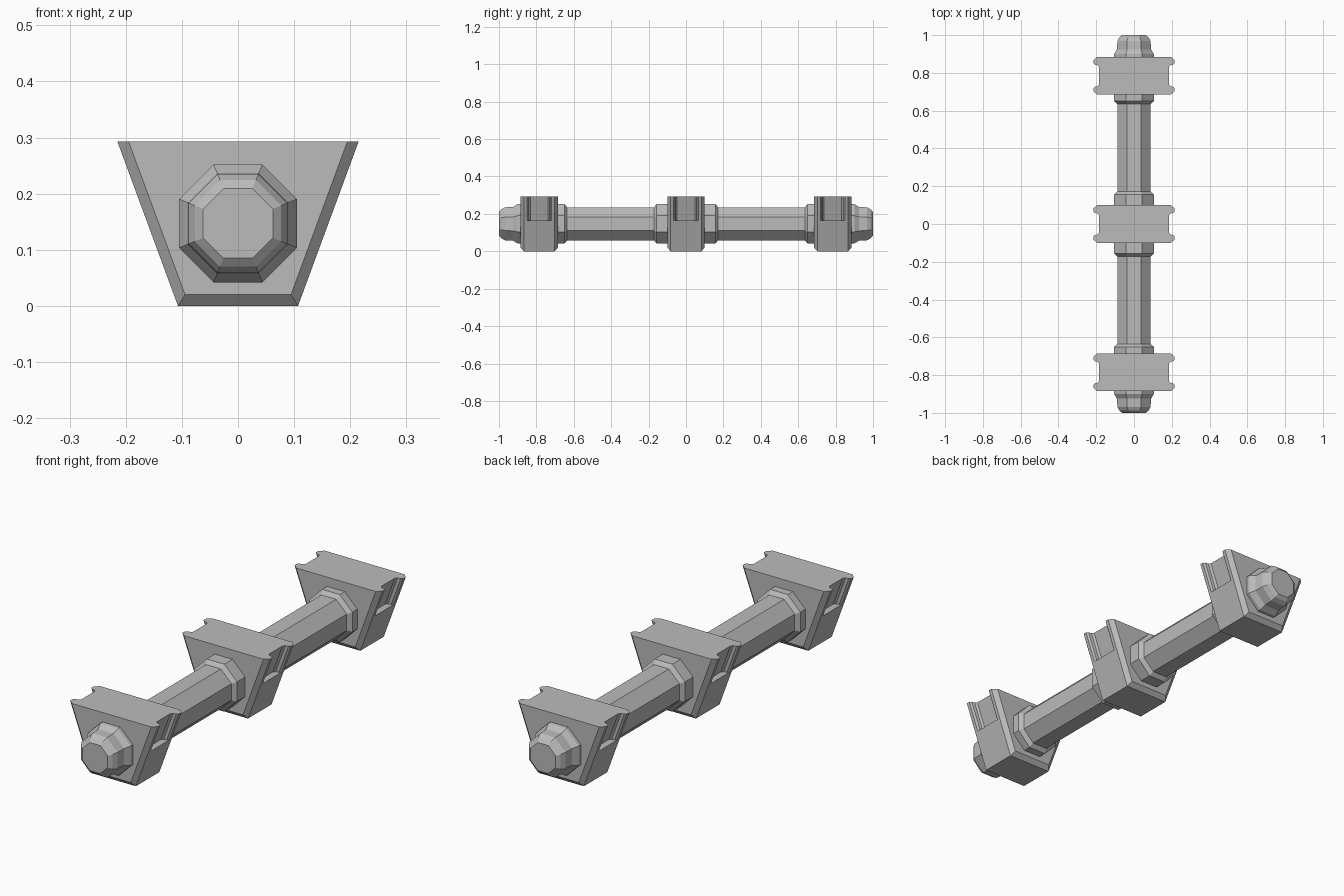
import bpy, bmesh, math

cube = bpy.data.objects.get("Cube")
if cube:
    bpy.data.objects.remove(cube, do_unlink=True)

grey = bpy.data.materials.new("plain_grey")
grey.use_nodes = True
COLOUR = (0.5, 0.5, 0.5, 1)
grey.diffuse_color = COLOUR
grey.node_tree.nodes["Principled BSDF"].inputs["Base Color"].default_value = COLOUR

HEIGHT, TOP, BOTTOM = 0.293, 0.215, 0.107
SLOPE = (TOP - BOTTOM) / HEIGHT
AXIS_Z = 0.147
CLIP_Y = 0.785


def loft(name, rings):
    """Join equal-sized closed rings of points and cap both ends."""
    bm = bmesh.new()
    rows = [[bm.verts.new(p) for p in ring] for ring in rings]
    for a, b in zip(rows, rows[1:]):
        for i in range(len(a)):
            j = (i + 1) % len(a)
            bm.faces.new((a[i], a[j], b[j], b[i]))
    bm.faces.new(rows[0])
    bm.faces.new(rows[-1])
    bmesh.ops.recalc_face_normals(bm, faces=bm.faces)
    mesh = bpy.data.meshes.new(name)
    bm.to_mesh(mesh)
    bm.free()
    mesh.materials.append(grey)
    obj = bpy.data.objects.new(name, mesh)
    bpy.context.collection.objects.link(obj)
    return obj


def lathe(name, profile):
    """Eight-sided turned part along y; profile is (y, half width over flats)."""
    angles = [math.pi / 8 + i * math.pi / 4 for i in range(8)]
    k = 1 / math.cos(math.pi / 8)
    return loft(name, [[(r * k * math.cos(a), y, AXIS_Z + r * k * math.sin(a))
                        for a in angles] for y, r in profile])


def trapezoid(y, side, base):
    b = BOTTOM + SLOPE * base - side
    t = TOP - side
    return [(-b, y, base), (b, y, base), (t, y, HEIGHT), (-t, y, HEIGHT)]


# Octagonal shaft with collars and rounded ends
half = [(0.157, 0.105), (0.172, 0.088), (0.635, 0.088), (0.65, 0.105),
        (0.9, 0.105), (0.925, 0.09), (0.968, 0.088), (0.988, 0.077), (1.0, 0.062)]
lathe("shaft", [(-y, r) for y, r in reversed(half)] + half)

# Wedge block with chamfered front, back and bottom edges
block = loft("middle_block", [trapezoid(-0.1, 0.02, 0.02), trapezoid(-0.082, 0, 0),
                              trapezoid(0.082, 0, 0), trapezoid(0.1, 0.02, 0.02)])

# Side slots following the sloping walls
groove = [(0.066, -0.03), (0.066, 0.0), (0.058, 0.008), (0.056, 0.022), (0.047, 0.03)]
outline = groove + [(-y, d) for y, d in reversed(groove)]
for side in (-1, 1):
    cutter = loft("slot_cutter", [[(side * (BOTTOM + SLOPE * z - d), y, z) for y, d in outline]
                                  for z in (0.165, 0.33)])
    cutter.hide_render = True
    mod = block.modifiers.new("slot", "BOOLEAN")
    mod.operation = "DIFFERENCE"
    mod.solver = "EXACT"
    mod.object = cutter
    bpy.context.view_layer.objects.active = block
    bpy.ops.object.modifier_apply(modifier=mod.name)
    bpy.data.objects.remove(cutter, do_unlink=True)

# Matching blocks at the front and back
for name, y in (("front_block", -CLIP_Y), ("back_block", CLIP_Y)):
    copy = bpy.data.objects.new(name, block.data)
    copy.location.y = y
    bpy.context.collection.objects.link(copy)
